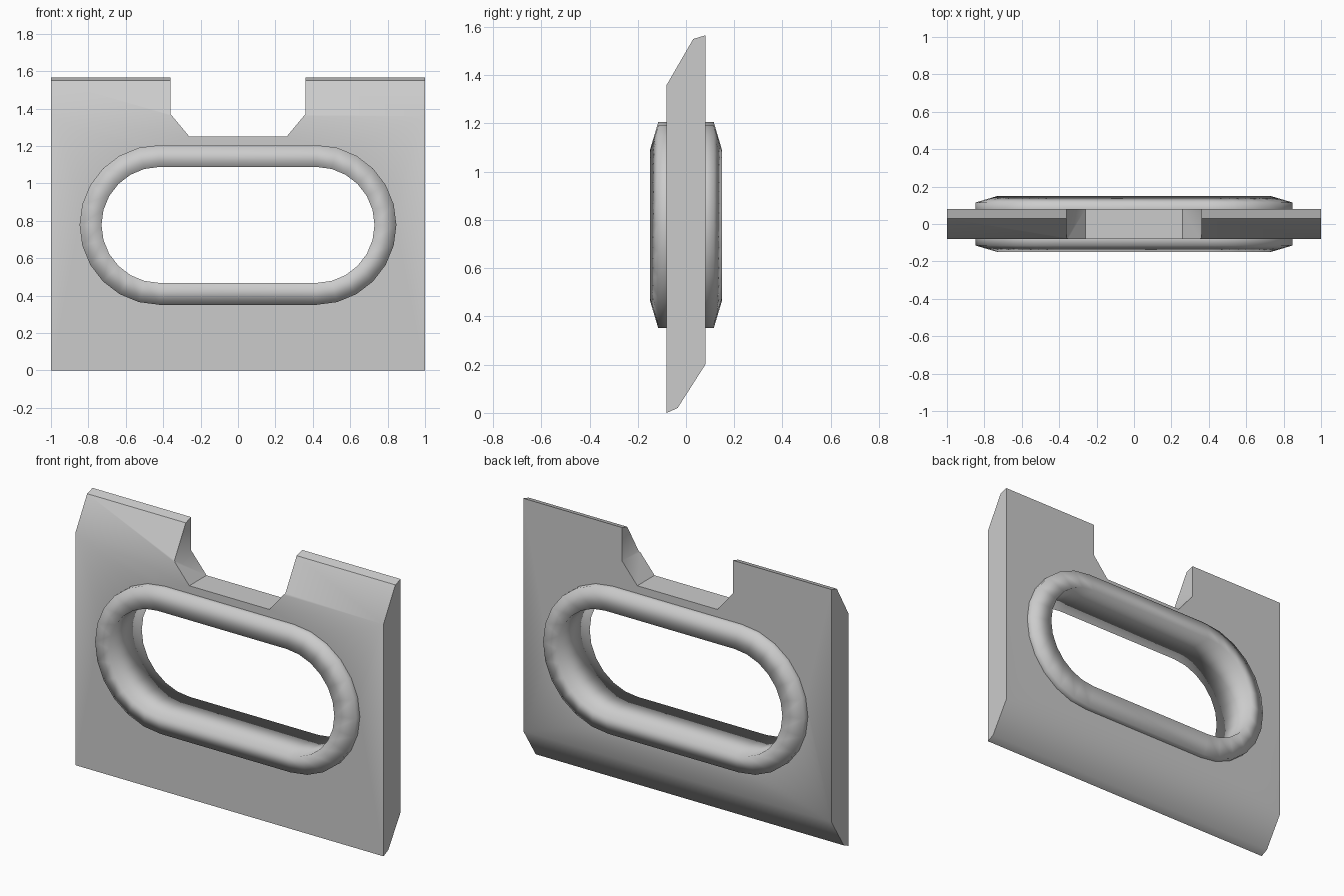
import bpy, bmesh
from math import sin, cos, pi

if "Cube" in bpy.data.objects:
    bpy.data.objects.remove(bpy.data.objects["Cube"])

CZ = 0.778       # height of the slot centre
HALF = 0.42      # half length of the slot's straight run
R_OUT, R_IN = 0.427, 0.31


def make_object(name, bm):
    bmesh.ops.recalc_face_normals(bm, faces=bm.faces[:])
    mesh = bpy.data.meshes.new(name)
    bm.to_mesh(mesh)
    bm.free()
    ob = bpy.data.objects.new(name, mesh)
    bpy.context.collection.objects.link(ob)
    return ob


def loft(name, loops, caps=True):
    """Bridge successive closed loops of points, optionally capping both ends."""
    bm = bmesh.new()
    rows = [[bm.verts.new(p) for p in loop] for loop in loops]
    n = len(rows[0])
    for a, b in zip(rows, rows[1:]):
        for i in range(n):
            j = (i + 1) % n
            bm.faces.new((a[i], a[j], b[j], b[i]))
    if caps:
        bm.faces.new(rows[0])
        bm.faces.new(rows[-1])
    return make_object(name, bm)


def stadium(r, y, n=12):
    pts = []
    for side in (1, -1):
        for i in range(n + 1):
            a = side * (pi / 2 - pi * i / n)
            pts.append((side * (HALF + r * cos(a)), y, CZ + r * sin(a)))
    return pts


def smooth(ob, angle):
    bpy.ops.object.select_all(action='DESELECT')
    ob.select_set(True)
    bpy.context.view_layer.objects.active = ob
    bpy.ops.object.shade_smooth_by_angle(angle=angle)


def cut(ob, cutter):
    mod = ob.modifiers.new("cut", 'BOOLEAN')
    mod.operation = 'DIFFERENCE'
    mod.solver = 'EXACT'
    mod.object = cutter
    bpy.ops.object.select_all(action='DESELECT')
    bpy.context.view_layer.objects.active = ob
    ob.select_set(True)
    bpy.ops.object.modifier_apply(modifier=mod.name)
    bpy.data.objects.remove(cutter)


# Plate: bevelled side profile swept across the width
profile = [(-0.08, 0), (-0.035, 0.02), (0.08, 0.2),
           (0.08, 1.565), (0.03, 1.55), (-0.08, 1.36)]
plate = loft("plate", [[(x, y, z) for y, z in profile] for x in (-1, 1)])

# Notch in the top edge, with chamfered lower corners
half_notch = [(0.26, 1.25), (0.36, 1.37), (0.36, 1.8)]
notch = half_notch + [(-x, z) for x, z in reversed(half_notch)]
cut(plate, loft("notch_cutter", [[(x, y, z) for x, z in notch] for y in (-0.3, 0.3)]))

# Slot through the plate
cut(plate, loft("slot_cutter", [stadium(R_OUT, y) for y in (-0.3, 0.3)]))
smooth(plate, 0.7)

# Raised rim on both faces, joined by the slot's inner wall
rim_section = [(R_OUT, -0.08), (R_OUT, -0.115), (R_IN, -0.15),
               (R_IN, 0.15), (R_OUT, 0.115), (R_OUT, 0.08)]
rim = loft("slot_rim", [stadium(r, y) for r, y in rim_section], caps=False)
smooth(rim, pi)
